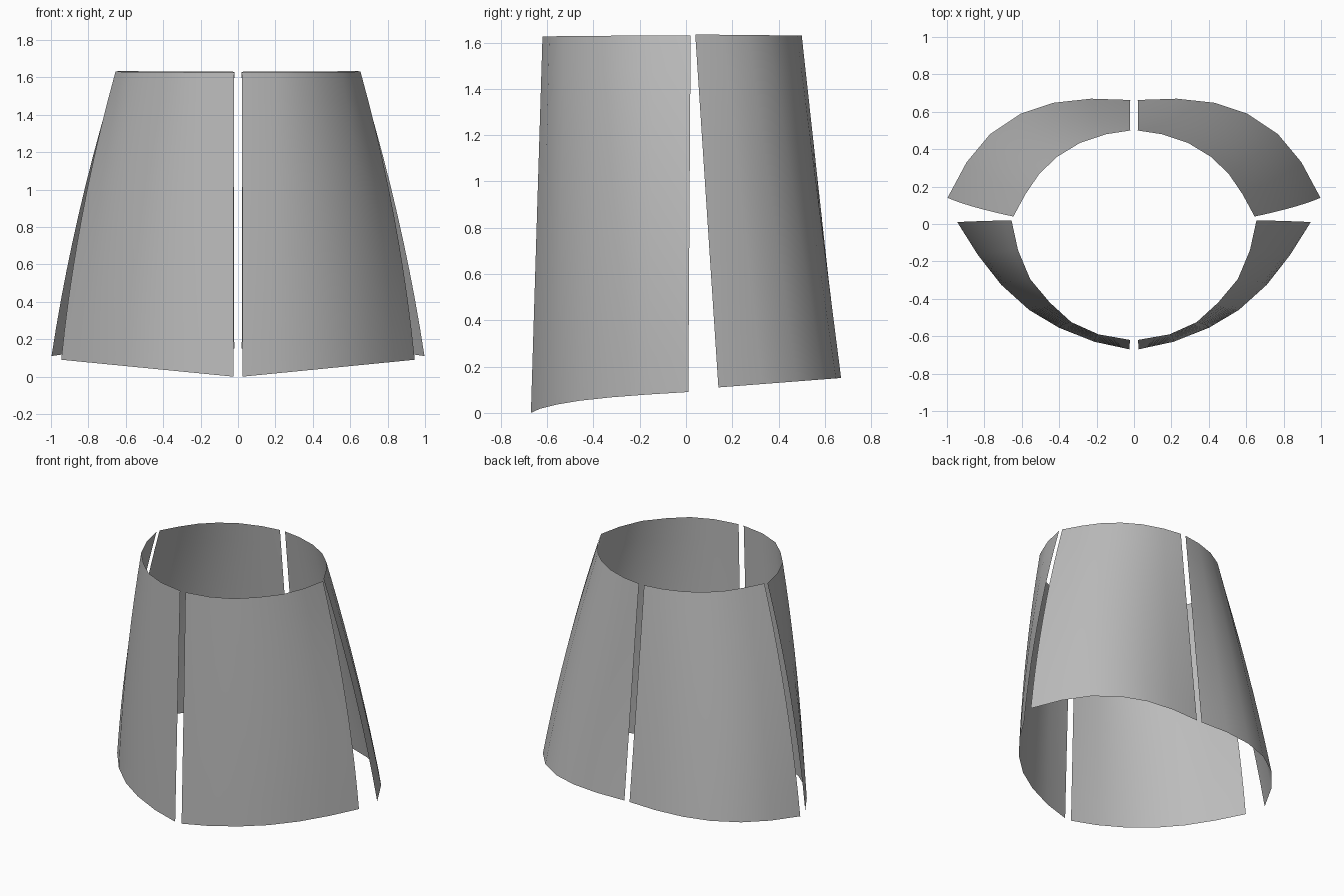
import bpy
import bmesh

cube = bpy.data.objects.get("Cube")
if cube:
    bpy.data.objects.remove(cube, do_unlink=True)

grey = bpy.data.materials.new("cloth_grey")
grey.use_nodes = True
colour = (0.5, 0.5, 0.5, 1)
grey.diffuse_color = colour
grey.node_tree.nodes["Principled BSDF"].inputs["Base Color"].default_value = colour

ROWS = 10


def panel(name, waist, hem, waist_z, hem_z, bulge, side, outward):
    """Loft one thin curved panel from the waist edge down to the hem edge."""
    bm = bmesh.new()
    grid = []
    for r in range(ROWS + 1):
        t = r / ROWS
        swell = 4 * t * (1 - t)
        row = []
        for (wx, wy), (hx, hy) in zip(waist, hem):
            x = wx + (hx - wx) * t + bulge * swell * hx
            y = wy + (hy - wy) * t
            z = waist_z(wx, wy) * (1 - t) + hem_z(hx, hy) * t
            row.append(bm.verts.new((side * x, y, z)))
        grid.append(row)
    for upper, lower in zip(grid, grid[1:]):
        for i in range(len(upper) - 1):
            bm.faces.new((upper[i], lower[i], lower[i + 1], upper[i + 1]))
    # Turn every face to the outside of the skirt
    bm.normal_update()
    if sum(f.normal.y for f in bm.faces) * outward < 0:
        bmesh.ops.reverse_faces(bm, faces=bm.faces[:])
    for f in bm.faces:
        f.smooth = True
    mesh = bpy.data.meshes.new(name)
    bm.to_mesh(mesh)
    bm.free()
    mesh.materials.append(grey)
    obj = bpy.data.objects.new(name, mesh)
    bpy.context.collection.objects.link(obj)


# Panel edges, from the centre seam round to the side seam
front_waist = [(.02, -.62), (.19, -.59), (.335, -.525), (.45, -.42),
               (.555, -.295), (.62, -.14), (.655, .02)]
front_hem = [(.025, -.67), (.21, -.63), (.4, -.555), (.56, -.46),
             (.71, -.325), (.835, -.165), (.945, .01)]
back_waist = [(.02, .5), (.15, .48), (.29, .433), (.41, .36),
              (.505, .27), (.58, .16), (.645, .04)]
back_hem = [(.02, .663), (.23, .67), (.43, .648), (.605, .59),
            (.77, .48), (.895, .33), (.997, .14)]

for label, side in (("left", 1), ("right", -1)):
    panel(f"front_{label}_panel", front_waist, front_hem,
          lambda x, y: 1.625 + .008 * x, lambda x, y: .098 * (x - .025),
          .036, side, -1)
    panel(f"back_{label}_panel", back_waist, back_hem,
          lambda x, y: 1.635 - .01 * y, lambda x, y: .11 + .077 * (y - .14),
          .03, side, 1)
